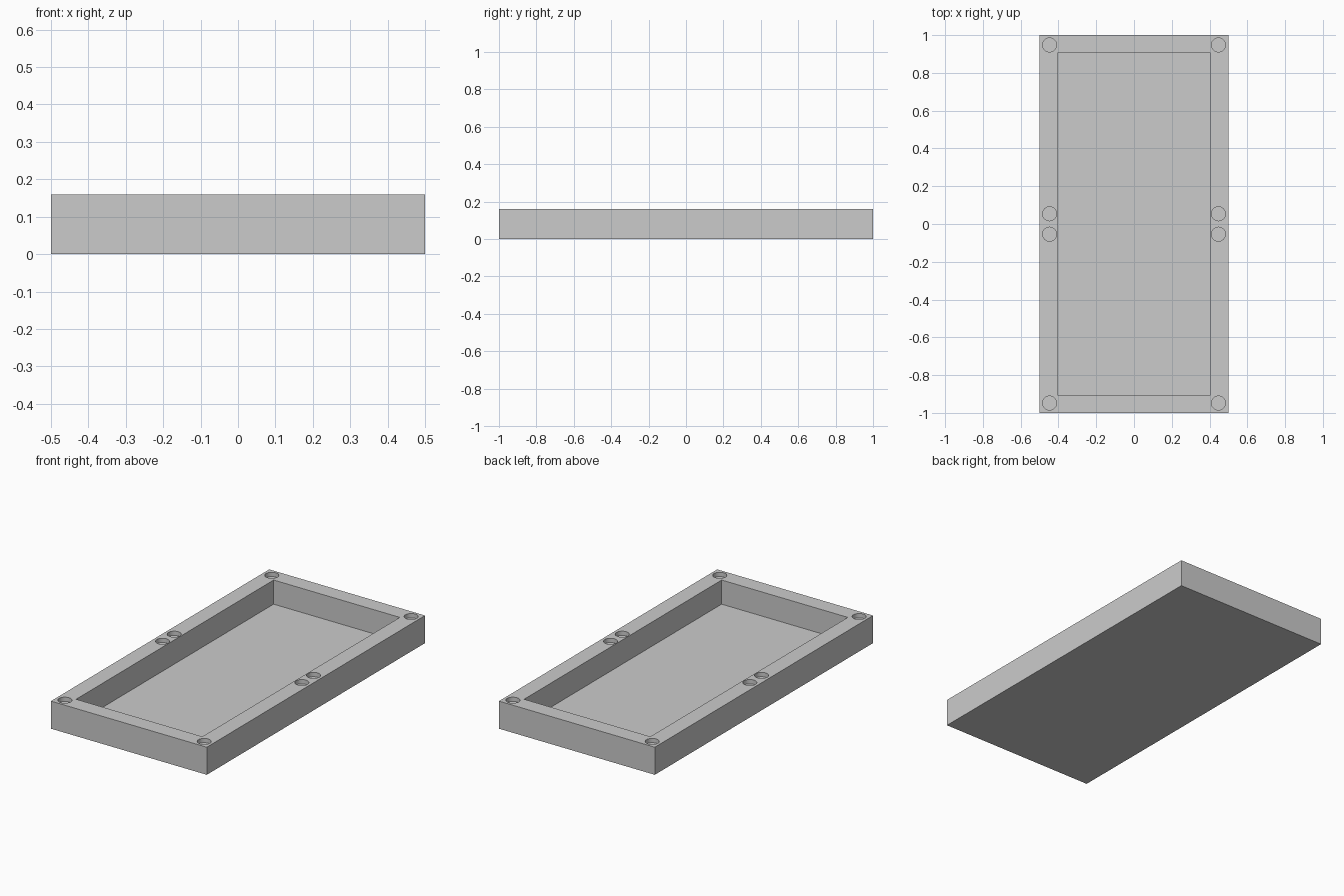
import bpy
import bmesh
from mathutils import Matrix, Vector

cube = bpy.data.objects.get("Cube")
if cube:
    bpy.data.objects.remove(cube, do_unlink=True)

WIDTH, LENGTH, HEIGHT = 1.0, 2.0, 0.16
FLOOR = 0.02
INNER_X, INNER_Y = 0.81, 1.81
HOLE_RADIUS, HOLE_DEPTH = 0.037, 0.025
HOLE_X, HOLE_ROWS = 0.447, (0.054, 0.948)
CLEAR = 0.05  # cutters rise this far above the rim


def add_box(bm, size, bottom):
    place = Matrix.Translation((0, 0, bottom + size[2] / 2)) @ Matrix.Diagonal(Vector((*size, 1)))
    bmesh.ops.create_cube(bm, size=1, matrix=place)


def add_peg(bm, x, y, bottom, top):
    bmesh.ops.create_cone(bm, cap_ends=True, segments=48,
                          radius1=HOLE_RADIUS, radius2=HOLE_RADIUS, depth=top - bottom,
                          matrix=Matrix.Translation((x, y, (bottom + top) / 2)))


def make_object(name, bm):
    mesh = bpy.data.meshes.new(name)
    bm.to_mesh(mesh)
    bm.free()
    obj = bpy.data.objects.new(name, mesh)
    bpy.context.collection.objects.link(obj)
    return obj


# Solid tray block
bm = bmesh.new()
add_box(bm, (WIDTH, LENGTH, HEIGHT), 0)
tray = make_object("tray", bm)

# Cutter: large recess and the eight shallow round sockets in the rim
bm = bmesh.new()
add_box(bm, (INNER_X, INNER_Y, HEIGHT - FLOOR + CLEAR), FLOOR)
for side_x in (-1, 1):
    for side_y in (-1, 1):
        for row in HOLE_ROWS:
            add_peg(bm, side_x * HOLE_X, side_y * row, HEIGHT - HOLE_DEPTH, HEIGHT + CLEAR)
cutter = make_object("recess_cutter", bm)
cutter.hide_render = True

# Grey plastic
grey = bpy.data.materials.new("light grey")
grey.use_nodes = True
colour = (0.6, 0.6, 0.6, 1)
grey.diffuse_color = colour
grey.node_tree.nodes["Principled BSDF"].inputs["Base Color"].default_value = colour
tray.data.materials.append(grey)
cutter.data.materials.append(grey)

# Carve the recess and sockets, then drop the cutter
cut = tray.modifiers.new("recesses", 'BOOLEAN')
cut.operation = 'DIFFERENCE'
cut.solver = 'EXACT'
cut.object = cutter
bpy.ops.object.select_all(action='DESELECT')
bpy.context.view_layer.objects.active = tray
tray.select_set(True)
bpy.ops.object.modifier_apply(modifier=cut.name)
bpy.data.objects.remove(cutter, do_unlink=True)
bpy.ops.object.shade_smooth_by_angle()
